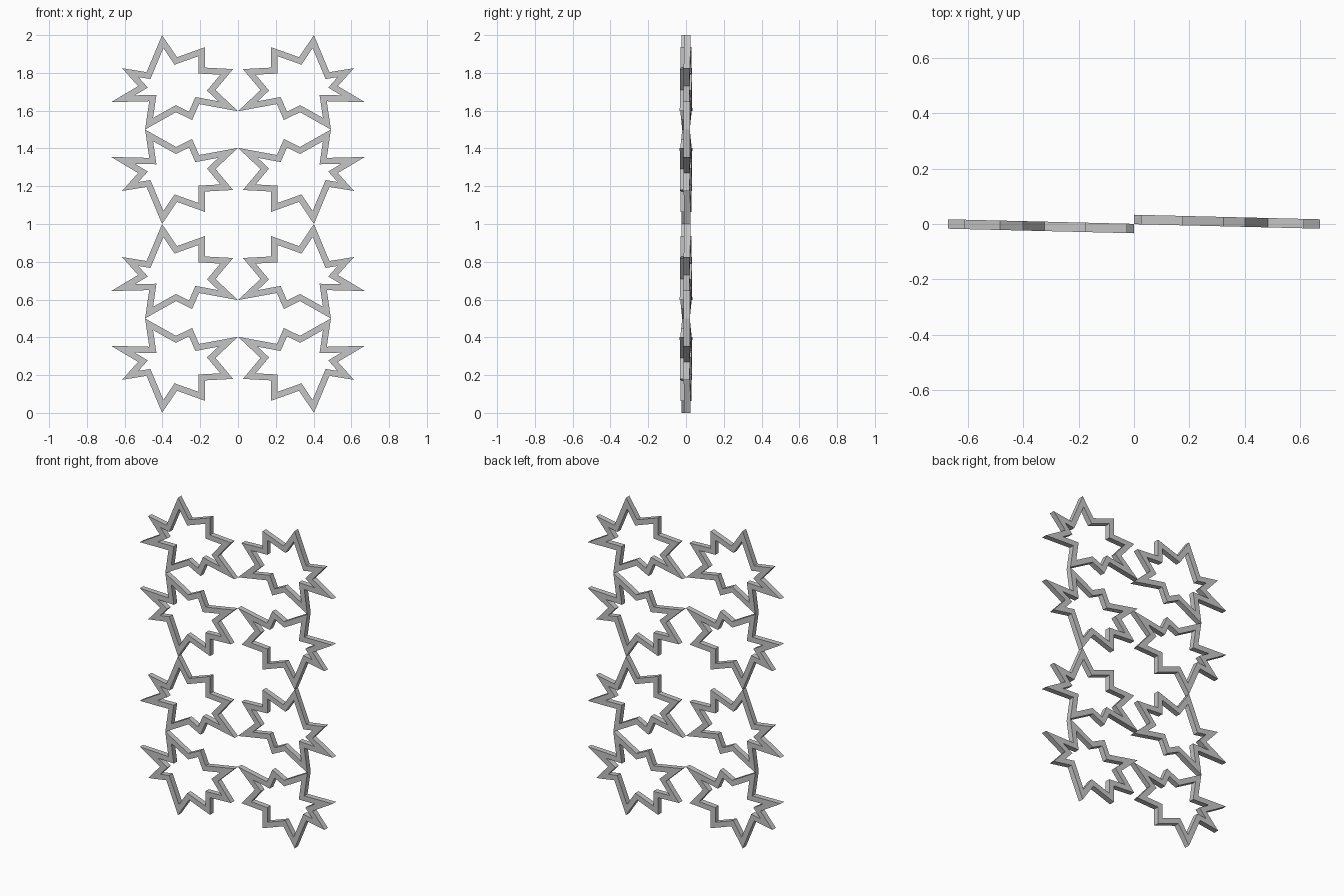
import bpy, bmesh, math
from mathutils import Vector

cube = bpy.data.objects.get("Cube")
if cube:
    bpy.data.objects.remove(cube, do_unlink=True)

BAR = 0.033      # width of the frame bars
DEPTH = 0.034    # front to back thickness
TILT = 0.0245    # slight lean of each star in depth
SHIFT = 0.0165   # depth of a star at the centre line

grey = bpy.data.materials.new("plain_grey")
grey.use_nodes = True
colour = (0.55, 0.55, 0.55, 1)
grey.diffuse_color = colour
grey.node_tree.nodes["Principled BSDF"].inputs["Base Color"].default_value = colour

# Outer outline of the top star, counter-clockwise: (x, z above the joint at 1.5)
OUTLINE = [Vector(p) for p in (
    (0.402, 0.500), (0.323, 0.383), (0.175, 0.436), (0.175, 0.328),
    (0.026, 0.320), (0.119, 0.209), (0.000, 0.097), (0.206, 0.135),
    (0.243, 0.050), (0.328, 0.092), (0.492, 0.000), (0.470, 0.150),
    (0.672, 0.145), (0.529, 0.230), (0.614, 0.325), (0.484, 0.304))]


def inset(points, width):
    """Mitred inward offset of a counter-clockwise outline."""
    result = []
    for i, p in enumerate(points):
        a = (p - points[i - 1]).normalized()
        b = (points[(i + 1) % len(points)] - p).normalized()
        na, nb = Vector((-a.y, a.x)), Vector((-b.y, b.x))
        result.append(p + (na + nb) * width / (1 + na.dot(nb)))
    return result


def star_frame(name, side, flip, joint):
    """Open star; side turns it half round the z axis, flip mirrors it in z."""
    bm = bmesh.new()
    loops = []
    for outline, y in ((OUTLINE, -DEPTH / 2), (INNER, -DEPTH / 2),
                       (INNER, DEPTH / 2), (OUTLINE, DEPTH / 2)):
        loops.append([bm.verts.new((side * p.x,
                                    side * (SHIFT - TILT * p.x + y),
                                    joint + flip * p.y)) for p in outline])
    n = len(OUTLINE)
    for k in range(4):
        a, b = loops[k], loops[(k + 1) % 4]
        for i in range(n):
            j = (i + 1) % n
            bm.faces.new((a[i], a[j], b[j], b[i]))
    bmesh.ops.recalc_face_normals(bm, faces=bm.faces)
    mesh = bpy.data.meshes.new(name)
    bm.to_mesh(mesh)
    bm.free()
    mesh.materials.append(grey)
    obj = bpy.data.objects.new(name, mesh)
    bpy.context.collection.objects.link(obj)


INNER = inset(OUTLINE, BAR)

# Two columns, each with two mirrored pairs of stars meeting at a joint
for side_name, side in (("left", 1), ("right", -1)):
    for pair_name, joint in (("lower", 0.5), ("upper", 1.5)):
        for end_name, flip in (("bottom", -1), ("top", 1)):
            star_frame(f"{side_name}_{pair_name}_{end_name}_star", side, flip, joint)
